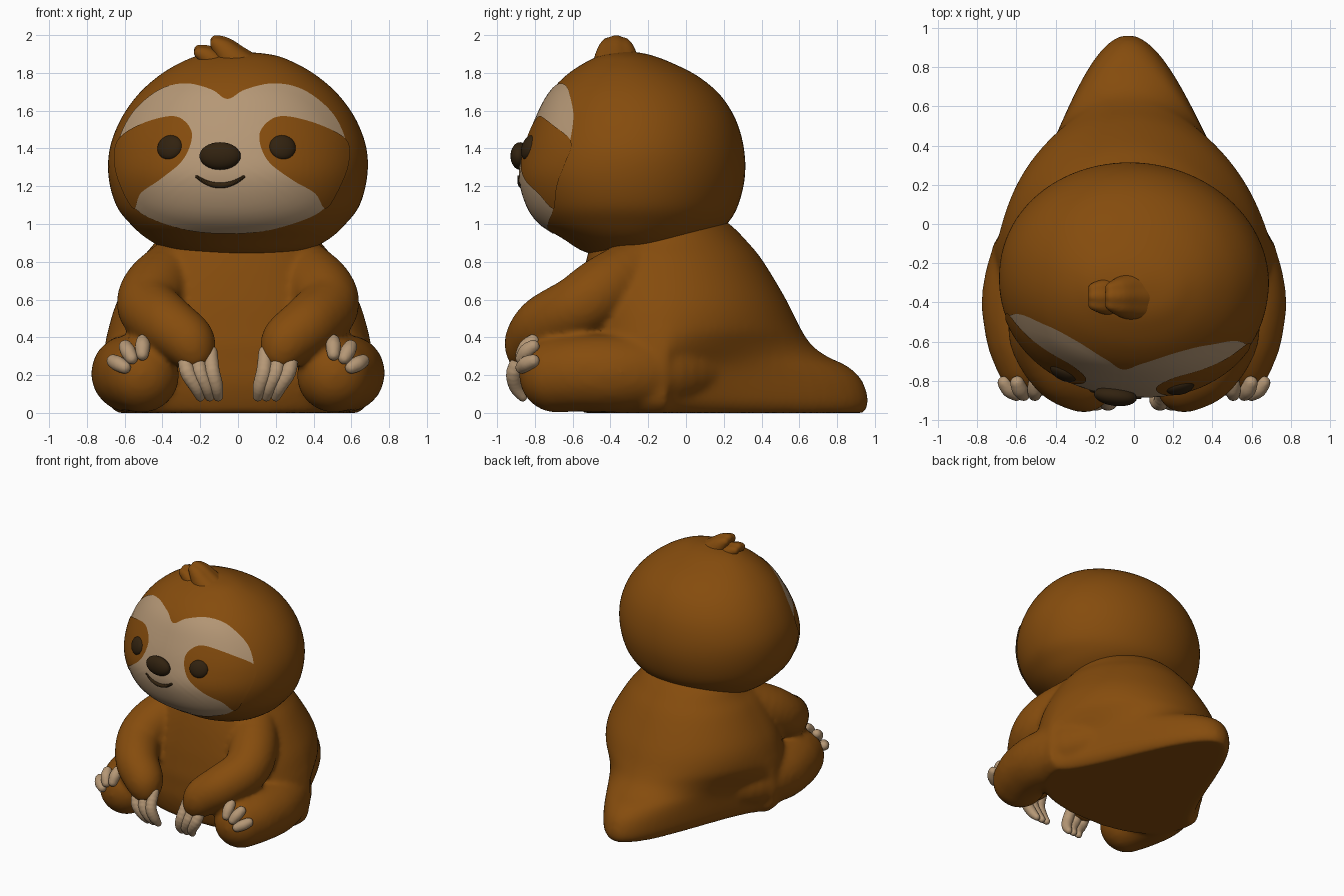
import bpy, bmesh, math
from mathutils import Vector, Matrix
from mathutils.bvhtree import BVHTree

cube = bpy.data.objects.get("Cube")
if cube:
    bpy.data.objects.remove(cube, do_unlink=True)


def material(name, rgb):
    m = bpy.data.materials.new(name)
    m.use_nodes = True
    m.diffuse_color = (*rgb, 1)
    m.node_tree.nodes["Principled BSDF"].inputs["Base Color"].default_value = (*rgb, 1)
    return m


BROWN = material("brown fur", (0.235, 0.072, 0.004))
TAN = material("tan face", (0.46, 0.31, 0.18))
DARK = material("dark brown", (0.031, 0.016, 0.005))

# One ball, copied along every limb
ball = bmesh.new()
bmesh.ops.create_icosphere(ball, subdivisions=3, radius=1)
ball.verts.index_update()
BALL_POINTS = [v.co.copy() for v in ball.verts]
BALL_FACES = [[v.index for v in f.verts] for f in ball.faces]
ball.free()


def spline(pts, steps=8, closed=False):
    """Smooth curve through points of any dimension."""
    n = len(pts)
    at = (lambda i: pts[i % n]) if closed else (lambda i: pts[max(0, min(n - 1, i))])
    out = []
    for i in range(n if closed else n - 1):
        for s in range(steps):
            t = s / steps
            out.append(tuple(
                0.5 * (2 * b + (c - a) * t + (2 * a - 5 * b + 4 * c - d) * t * t
                       + (3 * b - a - 3 * c + d) * t ** 3)
                for a, b, c, d in zip(at(i - 1), at(i), at(i + 1), at(i + 2))))
    return out if closed else out + [pts[-1]]


def finish(bm, name, mat, voxel=0, rounds=0, matrix=None):
    mesh = bpy.data.meshes.new(name)
    bm.to_mesh(mesh)
    bm.free()
    mesh.materials.append(mat)
    mesh.polygons.foreach_set("use_smooth", [True] * len(mesh.polygons))
    ob = bpy.data.objects.new(name, mesh)
    bpy.context.collection.objects.link(ob)
    if matrix:
        ob.matrix_world = matrix
    if voxel:
        r = ob.modifiers.new("fuse", "REMESH")
        r.mode, r.voxel_size, r.use_smooth_shade = "VOXEL", voxel, True
        s = ob.modifiers.new("soften", "SMOOTH")
        s.factor, s.iterations = 0.5, rounds


def loft(bm, rows, power, middle=None, lean=0, segs=96):
    """Rows of (z, half width, front, back, back pointedness)."""
    rings = []
    for z, w, f, b, p in spline(rows, 6):
        c = (f + b) / 2 if middle is None else middle
        ring = []
        for k in range(segs):
            a = 2 * math.pi * k / segs
            ca, sa = math.cos(a), math.sin(a)
            x, y = max(w, 0.001) * ca, c
            if sa < 0:
                x = max(w, 0.001) * math.copysign(abs(ca) ** (2 / power), ca)
                y -= (c - f) * abs(sa) ** (2 / power)
            else:
                x += lean * sa ** p
                y += (b - c) * sa ** p
            ring.append(bm.verts.new((x, y, z)))
        rings.append(ring)
    for lo, hi in zip(rings, rings[1:]):
        for k in range(segs):
            j = (k + 1) % segs
            bm.faces.new((lo[k], lo[j], hi[j], hi[k]))
    bm.faces.new(rings[0][::-1])
    bm.faces.new(rings[-1])
    bmesh.ops.recalc_face_normals(bm, faces=bm.faces)


def limb(bm, pts, steps=4):
    """Chain of balls along a path of (x, y, z, radius)."""
    for x, y, z, r in spline(pts, steps):
        verts = [bm.verts.new(Vector((x, y, z)) + r * p) for p in BALL_POINTS]
        for face in BALL_FACES:
            bm.faces.new([verts[i] for i in face])


def side(pts, s):
    return [(s * p[0], *p[1:]) for p in pts]


# Body with tail, arms and legs fused into one soft skin
bm = bmesh.new()
loft(bm, [(0, .64, -.55, .945, 3.8), (.05, .69, -.57, .965, 3.8), (.12, .71, -.59, .955, 3.8),
          (.19, .72, -.6, .92, 3.7), (.25, .72, -.6, .85, 3.3), (.3, .715, -.6, .745, 2.6),
          (.36, .705, -.6, .665, 1.9), (.45, .685, -.59, .605, 1.3), (.6, .635, -.57, .53, 1.05),
          (.8, .52, -.53, .41, 1), (.9, .44, -.49, .33, 1), (1.0, .36, -.35, .23, 1),
          (1.08, .2, -.25, .1, 1)], 2.3, middle=-0.1, lean=-0.03)
for s in (-1, 1):
    limb(bm, side([(.3, -.22, .78, .17), (.43, -.42, .66, .18), (.47, -.57, .56, .17),
                   (.38, -.74, .47, .16), (.27, -.815, .385, .145), (.235, -.84, .33, .115)], s), 5)
    limb(bm, side([(.36, .1, .23, .16), (.5, -.12, .22, .2), (.568, -.35, .21, .208),
                   (.555, -.55, .21, .205), (.51, -.685, .2, .2)], s), 5)
for v in bm.verts:
    v.co.z = max(v.co.z, 0)
finish(bm, "body", BROWN, 0.018, 9)


def claw(name, pts):
    bm = bmesh.new()
    limb(bm, pts)
    finish(bm, name, TAN, 0.009, 2)


# Hand claws and toe claws
for s, label in ((1, "left"), (-1, "right")):
    for i, (x, tip) in enumerate(((.145, .105), (.215, .15), (.285, .2))):
        mid = (x + tip) / 2
        claw(f"{label}_hand_claw_{i + 1}", side(
            [(x, -.86, .32, .038), (x * .6 + mid * .4, -.91, .22, .042),
             (mid * .5 + tip * .5, -.9, .14, .038), (tip, -.865, .085, .026)], s))
    for i, (x, z) in enumerate(((.635, .26), (.582, .325), (.505, .35))):
        out = Vector((x - .51, z - .19)).normalized()
        claw(f"{label}_toe_claw_{i + 1}", side(
            [(x + .03 * out.x, -.81, z + .03 * out.y, .036),
             (x, -.845, z, .041),
             (x - .04 * out.x, -.87, z - .04 * out.y, .034)], s))

# Head, turned slightly to its right
PIVOT = Vector((0, -.285, 0))
TURN = (Matrix.Translation(PIVOT) @ Matrix.Rotation(math.radians(-7), 4, "Z")
        @ Matrix.Translation(-PIVOT))
bm = bmesh.new()
loft(bm, [(.83, 0, -.3, -.28, 1), (.835, .2, -.46, -.1, 1), (.86, .36, -.55, 0, 1),
          (.92, .48, -.645, .11, 1), (1.0, .57, -.77, .215, 1), (1.1, .645, -.84, .275, 1),
          (1.25, .685, -.878, .31, 1), (1.4, .68, -.85, .305, 1), (1.55, .625, -.795, .263, 1),
          (1.68, .535, -.73, .182, 1), (1.78, .425, -.64, .065, 1), (1.85, .31, -.54, -.07, 1),
          (1.895, .19, -.44, -.19, 1), (1.915, 0, -.31, -.3, 1)], 2.15)
SKIN = BVHTree.FromBMesh(bm)
finish(bm, "head", BROWN, matrix=TURN)


def on_face(x, z, lift=0.0):
    loc, normal, _, _ = SKIN.ray_cast(Vector((x, -3, z)), Vector((0, 1, 0)))
    return loc + normal * lift, normal


def patch(name, outline, centre, lift, mat, rings=12):
    """Thin sheet laid on the head inside a closed outline."""
    bm = bmesh.new()
    edge = spline(outline, 6, closed=True)
    n = len(edge)
    hub = bm.verts.new(on_face(*centre, lift)[0])
    prev = None
    for r in range(1, rings + 1):
        t = r / rings
        ring = [bm.verts.new(on_face(centre[0] + (x - centre[0]) * t,
                                     centre[1] + (z - centre[1]) * t, lift)[0]) for x, z in edge]
        for k in range(n):
            j = (k + 1) % n
            bm.faces.new((prev[k], prev[j], ring[j], ring[k]) if prev else (hub, ring[j], ring[k]))
        prev = ring
    bmesh.ops.recalc_face_normals(bm, faces=bm.faces)
    if sum(f.normal.y for f in bm.faces) > 0:
        bmesh.ops.reverse_faces(bm, faces=bm.faces)
    finish(bm, name, mat, matrix=TURN)


# Face mask, with a notch at the brow
half = [(.09, 1.71), (.233, 1.742), (.38, 1.71), (.52, 1.6), (.597, 1.46), (.612, 1.33),
        (.575, 1.2), (.505, 1.088), (.4, 1.025), (.2, .967)]
patch("face_mask", [(0, 1.66)] + half + [(0, .952)] + side(half[::-1], -1), (0, 1.38), 0.004, TAN)

# Eye patches, eyes and nose
eye_outline = [(.178, 1.46), (.22, 1.54), (.305, 1.568), (.47, 1.525), (.602, 1.445), (.62, 1.33),
               (.58, 1.2), (.508, 1.085), (.46, 1.165), (.35, 1.235), (.225, 1.335)]


def bead(name, matrix):
    bm = bmesh.new()
    bmesh.ops.create_uvsphere(bm, u_segments=32, v_segments=16, radius=1)
    finish(bm, name, DARK, matrix=TURN @ matrix)


for s, label in ((1, "left"), (-1, "right")):
    patch(label + "_eye_patch", side(eye_outline, s), (s * .42, 1.37), 0.008, BROWN)
    loc, normal = on_face(s * .3, 1.405)
    bead(label + "_eye", Matrix.Translation(loc)
         @ normal.to_track_quat("Z", "Y").to_matrix().to_4x4()
         @ Matrix.Diagonal((.072, .067, .035, 1)))
bead("nose", Matrix.Translation((-.022, -.885, 1.36)) @ Matrix.Diagonal((.11, .05, .073, 1)))

# Smiling mouth
bm = bmesh.new()
smile = []
for i in range(9):
    u = i / 4 - 1
    p = on_face(-.022 + .125 * u, 1.205 + .045 * u * u, 0.004)[0]
    smile.append((*p, .015 - .007 * u * u))
limb(bm, smile)
finish(bm, "mouth", DARK, matrix=TURN)

# Hair tuft of two curled locks
LOCKS = {"large_hair_lock": [(.05, 1.82, .09), (-.02, 1.875, .08), (-.07, 1.93, .06),
                             (-.115, 1.968, .035)],
         "small_hair_lock": [(-.1, 1.84, .065), (-.155, 1.895, .05), (-.205, 1.92, .032)]}
for name, path in LOCKS.items():
    bm = bmesh.new()
    for dy in (-.04, 0, .04):
        limb(bm, [(x, -.37 + dy, z - 8 * dy * dy, r) for x, z, r in path])
    finish(bm, name, BROWN, 0.012, 4)
